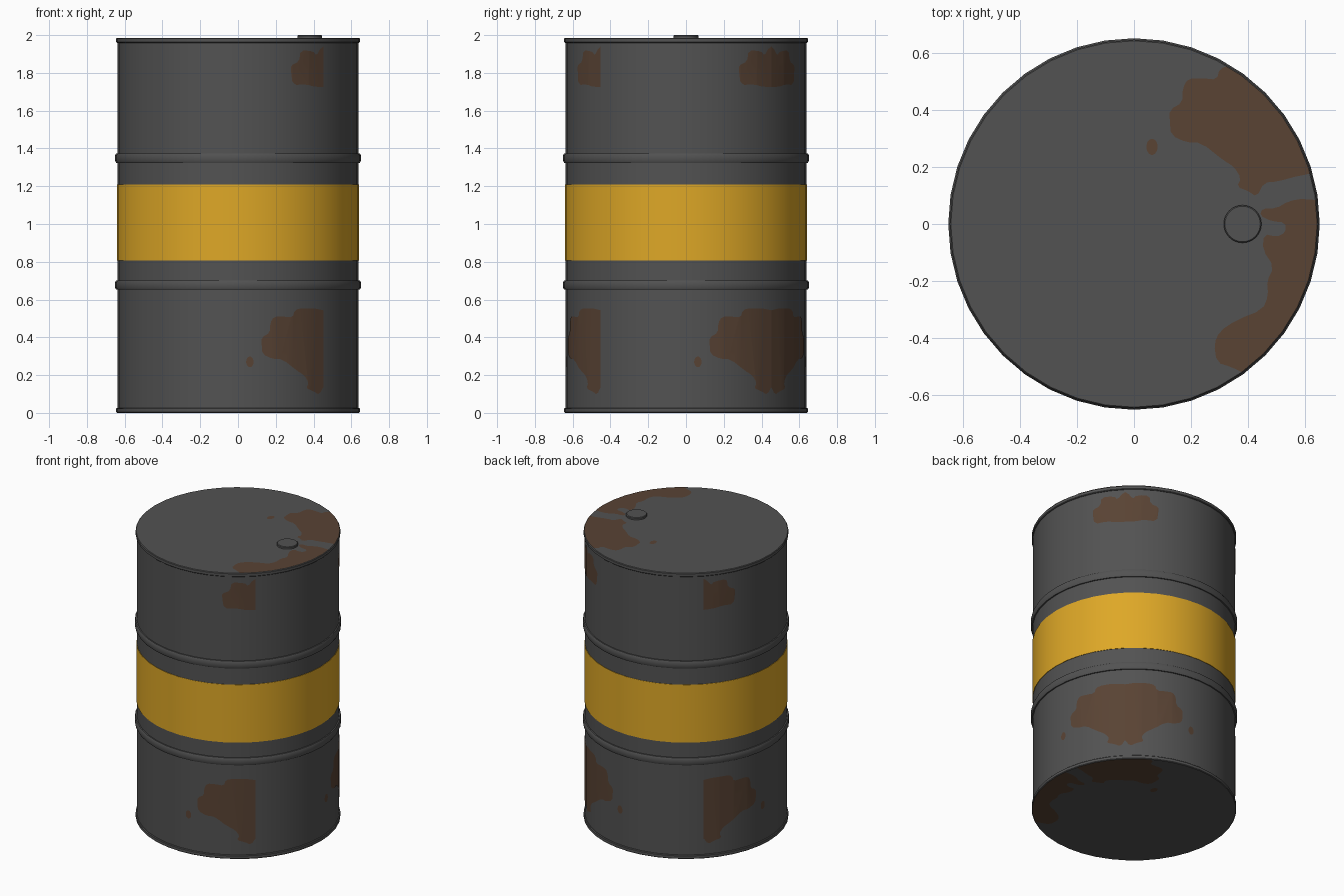
import bpy, bmesh, math
from mathutils import Vector

SEGS = 40
STEP = math.tau / SEGS
R = 0.637          # wall radius
RIM = 0.645        # rim radius
TOP = 1.985        # lid height
SKIN = 0.002       # paint thickness

cube = bpy.data.objects.get("Cube")
if cube:
    bpy.data.objects.remove(cube, do_unlink=True)


def material(name, rgb):
    m = bpy.data.materials.new(name)
    m.use_nodes = True
    m.diffuse_color = (*rgb, 1)
    m.node_tree.nodes["Principled BSDF"].inputs["Base Color"].default_value = (*rgb, 1)
    return m


GREY = material("dark grey paint", (0.085, 0.085, 0.085))
YELLOW = material("yellow paint", (0.73, 0.39, 0.02))
RUST = material("brown rust", (0.1, 0.056, 0.034))


def finish(name, bm, mat):
    mesh = bpy.data.meshes.new(name)
    bm.to_mesh(mesh)
    bm.free()
    mesh.materials.append(mat)
    obj = bpy.data.objects.new(name, mesh)
    bpy.context.collection.objects.link(obj)
    bpy.ops.object.select_all(action='DESELECT')
    obj.select_set(True)
    bpy.context.view_layer.objects.active = obj
    bpy.ops.object.shade_smooth_by_angle(angle=math.radians(30))
    return obj


def lathe(name, profile, mat, segs=SEGS, centre=(0, 0), caps=True):
    """Revolve (radius, height) points, listed from bottom to top."""
    bm = bmesh.new()
    rings = []
    for r, z in profile:
        rings.append([bm.verts.new((centre[0] + r * math.cos(i * math.tau / segs),
                                    centre[1] + r * math.sin(i * math.tau / segs), z))
                      for i in range(segs)])
    for low, high in zip(rings, rings[1:]):
        for i in range(segs):
            j = (i + 1) % segs
            bm.faces.new((low[i], low[j], high[j], high[i]))
    if caps:
        bm.faces.new(rings[0][::-1])
        bm.faces.new(rings[-1])
    return finish(name, bm, mat)


def hoop(z, half):
    """Rounded rolling hoop section around height z."""
    return [(R, z - half), (0.645, z - half), (0.65, z - half * 0.6),
            (0.65, z + half * 0.6), (0.645, z + half), (R, z + half)]


# Drum body with bottom rim, two hoops and top rim in one profile
rim = [(0.641, 0), (RIM, 0.004), (RIM, 0.022), (0.641, 0.026), (R, 0.026)]
profile = rim + hoop(0.677, 0.025) + hoop(1.349, 0.025)
profile += [(r, TOP - z) for r, z in reversed(rim)]
lathe("drum_body", profile, GREY)

# Painted band
lathe("yellow_band", [(R, 0.807), (0.64, 0.807), (0.64, 1.209), (R, 1.209)],
      YELLOW, caps=False)

# Filler cap
lathe("filler_cap", [(0.066, TOP - 0.005), (0.066, 1.996), (0.062, 2.0)], GREY,
      segs=32, centre=(0.38, 0))

# Rust outlines
LARGE = [(.125, .36), (.13, .31), (.185, .285), (.235, .285), (.31, .225),
         (.35, .2), (.375, .16), (.36, .13), (.4, .115), (.43, .095),
         (.455, .145), (.5, .148), (.58, .17), (.75, .2), (.75, .6),
         (.5, .52), (.44, .55), (.34, .555), (.3, .545), (.29, .505),
         (.24, .51), (.19, .51), (.17, .475), (.17, .425), (.125, .4)]
EDGE = [(.44, .03), (.45, .055), (.5, .055), (.54, .08), (.6, .09),
        (.7, .07), (.7, -.6), (.4, -.53), (.34, -.5), (.29, -.485),
        (.28, -.42), (.3, -.375), (.36, -.335), (.45, -.3), (.47, -.25),
        (.465, -.2), (.49, -.15), (.45, -.09), (.455, -.035), (.5, -.045),
        (.53, -.03), (.53, .005), (.48, .01)]
SMALL = [(.28, 1.81), (.29, 1.735), (.36, 1.74), (.41, 1.725), (.5, 1.725),
         (.5, 1.97), (.44, 1.935), (.415, 1.89), (.4, 1.915), (.33, 1.92),
         (.325, 1.86), (.28, 1.84)]
SPOT = [(.063 + .021 * math.cos(a), .27 + .03 * math.sin(a))
        for a in (i * math.tau / 8 for i in range(8))]


def rounded(points):
    """Cut every corner once to soften the outline."""
    out = []
    for a, b in zip(points, points[1:] + points[:1]):
        a, b = Vector(a), Vector(b)
        out += [a.lerp(b, 0.25), a.lerp(b, 0.75)]
    return out


def flat_patch(outlines):
    bm = bmesh.new()
    for outline in outlines:
        bm.faces.new([bm.verts.new((p.x, p.y, 0)) for p in rounded(outline)])
    return bm


def bisect(bm, point, normal, clear=False):
    bmesh.ops.bisect_plane(bm, geom=bm.verts[:] + bm.edges[:] + bm.faces[:],
                           plane_co=point, plane_no=normal, clear_outer=clear)


def face_outward(bm, outward):
    bm.normal_update()
    for f in bm.faces:
        if f.normal.dot(outward) < 0:
            f.normal_flip()


def depth(u, radius):
    """Distance from the axis plane to the faceted wall at offset u."""
    mid = (math.floor(math.asin(u / radius) / STEP) + 0.5) * STEP
    return (radius * math.cos(STEP / 2) - u * math.sin(mid)) / math.cos(mid)


# Rust on the wall: the same stains wrapped onto each quarter
outer = R + SKIN
for name, out in (("front", (0, -1)), ("back", (0, 1)),
                  ("left", (1, 0)), ("right", (-1, 0))):
    bm = flat_patch([LARGE, SMALL, SPOT])
    bisect(bm, (outer * math.sin(math.pi / 4), 0, 0), (1, 0, 0), clear=True)
    for i in range(1, SEGS // 8):
        bisect(bm, (outer * math.sin(i * STEP), 0, 0), (1, 0, 0))
    for v in bm.verts:
        u, z, _ = v.co
        d = depth(u, outer)
        v.co = (out[0] * d + abs(out[1]) * u, out[1] * d + abs(out[0]) * u, z)
    face_outward(bm, Vector((*out, 0)))
    finish(name + "_wall_rust", bm, RUST)

# Rust on the lid and the base, trimmed to the rim
for name, z, up in (("lid", TOP + SKIN, 1), ("base", -SKIN / 2, -1)):
    bm = flat_patch([LARGE, EDGE, SPOT])
    for i in range(SEGS):
        a = (i + 0.5) * STEP
        n = Vector((math.cos(a), math.sin(a), 0))
        bisect(bm, n * 0.641 * math.cos(STEP / 2), n, clear=True)
    for v in bm.verts:
        v.co.z = z
    face_outward(bm, Vector((0, 0, up)))
    finish(name + "_rust", bm, RUST)
